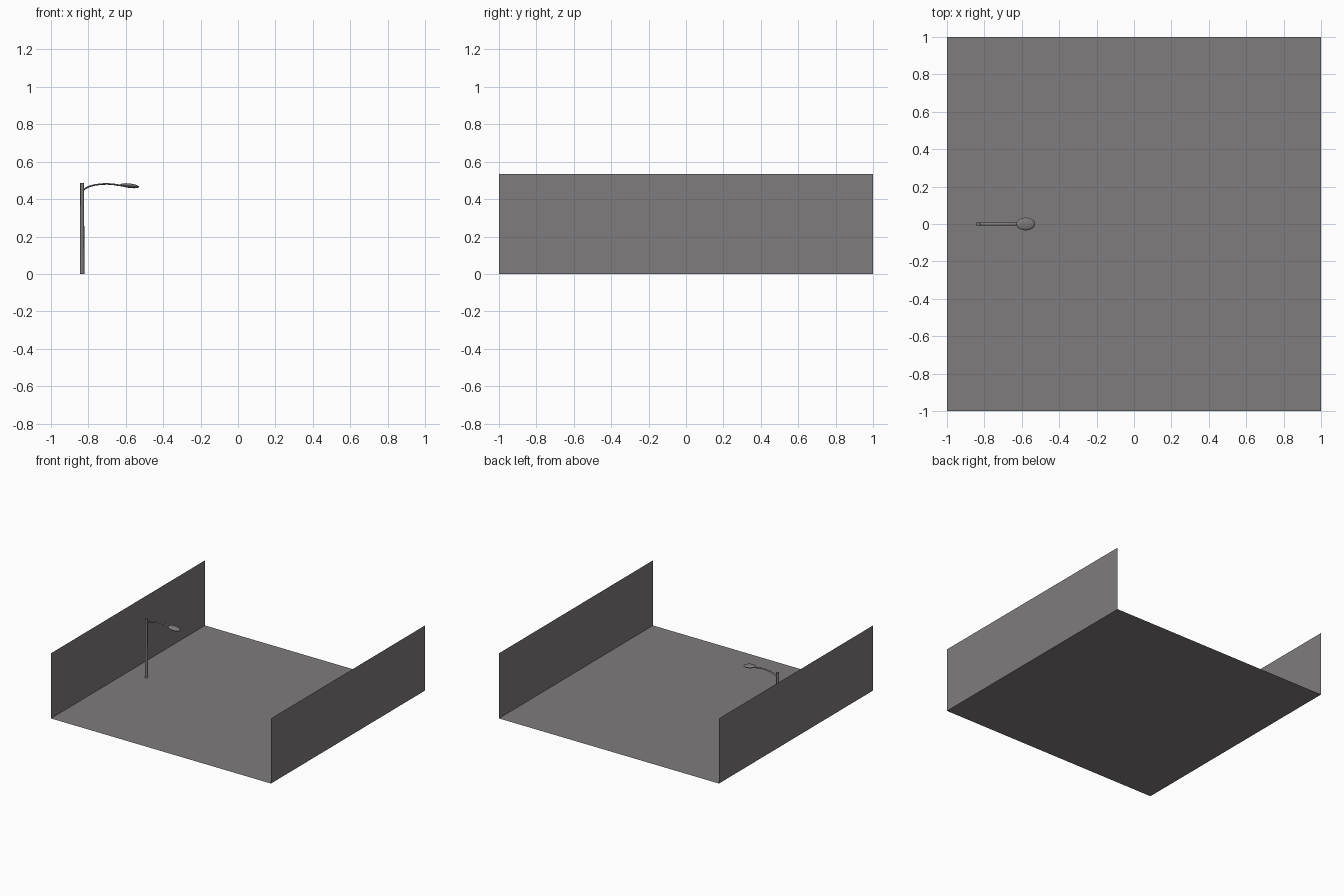
import bpy, bmesh, math
from mathutils import Vector, Matrix

if "Cube" in bpy.data.objects:
    bpy.data.objects.remove(bpy.data.objects["Cube"])


def material(name, rgb):
    m = bpy.data.materials.new(name)
    m.diffuse_color = (*rgb, 1)
    m.use_nodes = True
    m.node_tree.nodes["Principled BSDF"].inputs["Base Color"].default_value = m.diffuse_color
    return m


GREY = material("warm_grey", (0.212, 0.2, 0.202))


def make(name, bm, smooth=False):
    me = bpy.data.meshes.new(name)
    bm.to_mesh(me)
    bm.free()
    me.materials.append(GREY)
    ob = bpy.data.objects.new(name, me)
    bpy.context.collection.objects.link(ob)
    if smooth:
        bpy.ops.object.select_all(action='DESELECT')
        bpy.context.view_layer.objects.active = ob
        ob.select_set(True)
        bpy.ops.object.shade_smooth_by_angle(angle=math.radians(40))
    return ob


def quad(name, pts):
    bm = bmesh.new()
    bm.faces.new([bm.verts.new(p) for p in pts])
    return make(name, bm)


# Ground sheet and the two side walls
H = 0.535
quad("ground", [(-1, -1, 0), (1, -1, 0), (1, 1, 0), (-1, 1, 0)])
quad("left_wall", [(-1, -1, 0), (-1, 1, 0), (-1, 1, H), (-1, -1, H)])
quad("right_wall", [(1, -1, 0), (1, 1, 0), (1, 1, H), (1, -1, H)])

# Lamp pole
bm = bmesh.new()
bmesh.ops.create_cone(bm, cap_ends=True, segments=16, radius1=0.0115, radius2=0.0105,
                      depth=0.485, matrix=Matrix.Translation((-0.833, 0, 0.2425)))
make("lamp_pole", bm, True)

# Curved arm: flattened tube swept along a path in the xz plane
path = [Vector((x, 0, z)) for x, z in
        [(-0.835, 0.437), (-0.822, 0.453), (-0.80, 0.466), (-0.77, 0.475), (-0.735, 0.48),
         (-0.70, 0.4815), (-0.665, 0.479), (-0.635, 0.474), (-0.60, 0.469)]]
bm = bmesh.new()
rings = []
N = 10
for i, p in enumerate(path):
    t = (path[min(i + 1, len(path) - 1)] - path[max(i - 1, 0)]).normalized()
    n = Vector((-t.z, 0, t.x))
    rings.append([bm.verts.new(p + n * 0.0045 * math.sin(a) + Vector((0, 0.008 * math.cos(a), 0)))
                  for a in (2 * math.pi * k / N for k in range(N))])
for a, b in zip(rings, rings[1:]):
    for k in range(N):
        bm.faces.new((a[k], a[(k + 1) % N], b[(k + 1) % N], b[k]))
bm.faces.new(rings[0])
bm.faces.new(rings[-1])
bmesh.ops.recalc_face_normals(bm, faces=bm.faces)
make("lamp_arm", bm, True)

# Lamp head: flattened ellipsoid tipped down at the outer end
bm = bmesh.new()
mat = (Matrix.Translation((-0.579, 0, 0.4715)) @ Matrix.Rotation(math.radians(7), 4, 'Y')
       @ Matrix.Diagonal((0.051, 0.034, 0.012, 1)))
bmesh.ops.create_uvsphere(bm, u_segments=24, v_segments=12, radius=1, matrix=mat)
make("lamp_head", bm, True)
